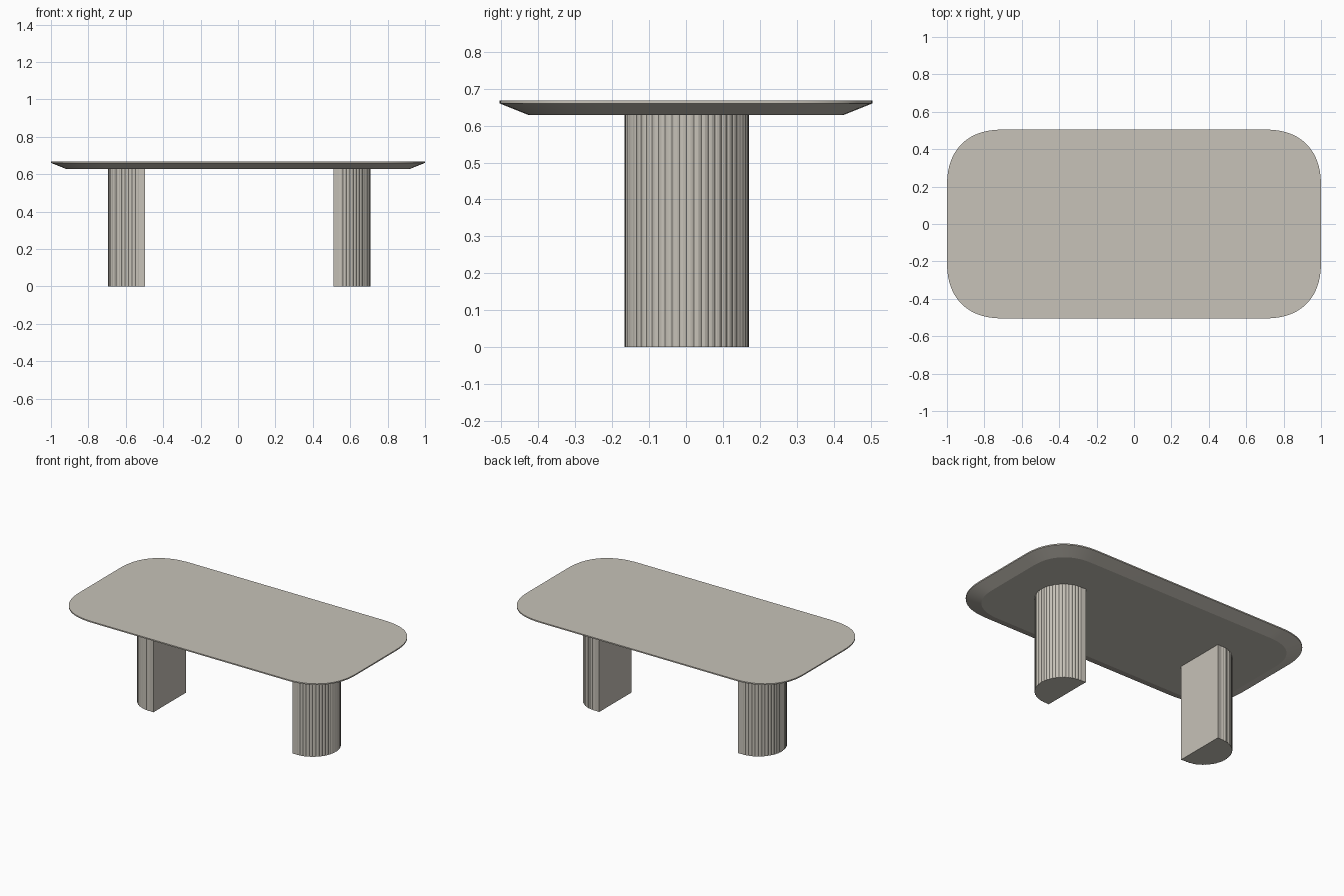
import bpy
import bmesh
from math import sin, cos, pi, radians

if "Cube" in bpy.data.objects:
    bpy.data.objects.remove(bpy.data.objects["Cube"])

stone = bpy.data.materials.new("warm_grey_stone")
stone.diffuse_color = (0.57, 0.54, 0.48, 1)
stone.use_nodes = True
stone.node_tree.nodes["Principled BSDF"].inputs["Base Color"].default_value = stone.diffuse_color


def loft(name, rings):
    """Solid from stacked rings of (x, y, z) points, capped at both ends."""
    bm = bmesh.new()
    loops = [[bm.verts.new(p) for p in ring] for ring in rings]
    n = len(loops[0])
    for a, b in zip(loops, loops[1:]):
        for i in range(n):
            j = (i + 1) % n
            bm.faces.new((a[i], a[j], b[j], b[i]))
    bm.faces.new(loops[0])
    bm.faces.new(loops[-1])
    bmesh.ops.recalc_face_normals(bm, faces=bm.faces)
    mesh = bpy.data.meshes.new(name)
    bm.to_mesh(mesh)
    bm.free()
    mesh.materials.append(stone)
    obj = bpy.data.objects.new(name, mesh)
    bpy.context.collection.objects.link(obj)
    return obj


def soft_rectangle(hx, hy, r, z, seg=20, power=2.4):
    """Rectangle outline with softly blended superellipse corners."""
    pts = []
    for q in range(4):
        for i in range(seg + 1):
            t = q * pi / 2 + i / seg * pi / 2
            c, s = cos(t), sin(t)
            sx = 1 if q in (0, 3) else -1
            sy = 1 if q in (0, 1) else -1
            pts.append((sx * (hx - r + r * abs(c) ** (2 / power)),
                        sy * (hy - r + r * abs(s) ** (2 / power)), z))
    return pts


# Table top: thin rim with a wide undercut bevel
top = loft("table_top", [
    soft_rectangle(0.92, 0.425, 0.25, 0.628),
    soft_rectangle(1.0, 0.505, 0.31, 0.660),
    soft_rectangle(1.0, 0.505, 0.31, 0.668),
])
bpy.context.view_layer.objects.active = top
top.select_set(True)
bpy.ops.object.shade_smooth_by_angle(angle=radians(15))


def leg_profile(flat_x, side, z, r=0.168, straight=0.031, flutes=26, depth=0.003, sub=4):
    """Half-round section: flat inner face, reeded outer arc."""
    pts = [(flat_x, -r, z)]
    n = flutes * sub
    for i in range(n + 1):
        a = -pi / 2 + pi * i / n
        rad = r - depth * (1 - abs(sin(pi * i / sub)))
        pts.append((flat_x + side * (straight + rad * cos(a)), rad * sin(a), z))
    pts.append((flat_x, r, z))
    return [(x, y + 0.002, zz) for x, y, zz in pts]


# Two half-round reeded legs, flat faces inward
for name, flat_x, side in (("left_leg", -0.497, -1), ("right_leg", 0.51, 1)):
    loft(name, [leg_profile(flat_x, side, z) for z in (0.0, 0.632)])
